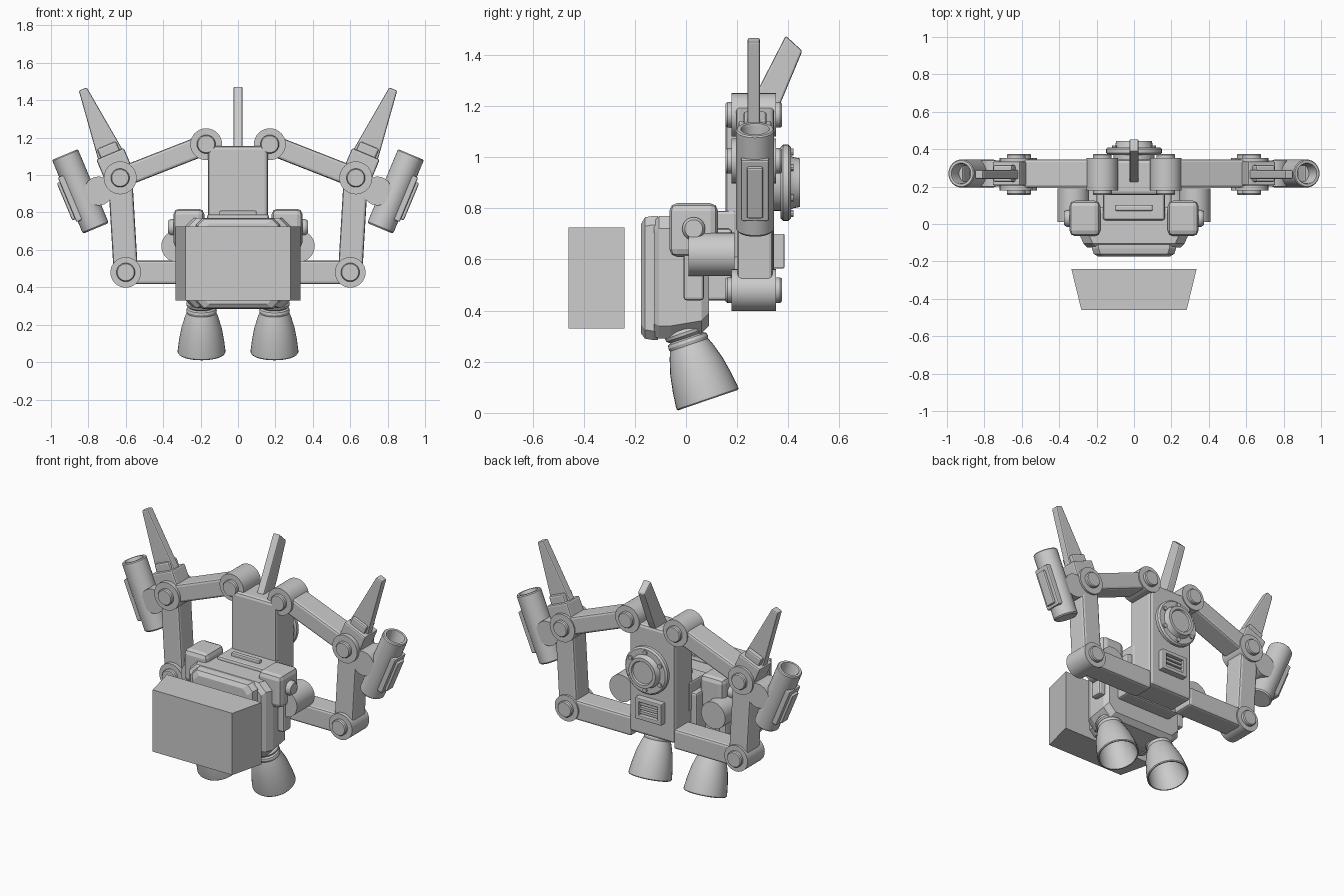
import bpy, bmesh, math
from mathutils import Matrix, Vector

cube = bpy.data.objects.get("Cube")
if cube:
    bpy.data.objects.remove(cube, do_unlink=True)

grey = bpy.data.materials.new("plain grey")
grey.use_nodes = True
GREY = (0.6, 0.6, 0.6, 1)
grey.diffuse_color = GREY
grey.node_tree.nodes["Principled BSDF"].inputs["Base Color"].default_value = GREY


def finish(name, bm, frame=None, mirror=False, bevel=0.0, smooth=False):
    if frame:
        bm.transform(frame)
    bmesh.ops.recalc_face_normals(bm, faces=bm.faces)
    for f in bm.faces:
        f.smooth = smooth
    mesh = bpy.data.meshes.new(name)
    bm.to_mesh(mesh)
    bm.free()
    if smooth:
        mesh.set_sharp_from_angle(angle=math.radians(32))
    mesh.materials.append(grey)
    ob = bpy.data.objects.new(name, mesh)
    bpy.context.collection.objects.link(ob)
    if mirror:
        m = ob.modifiers.new("Mirror", 'MIRROR')
        m.use_mirror_merge = False
    if bevel:
        b = ob.modifiers.new("Bevel", 'BEVEL')
        b.width = bevel
        b.segments = 2
    return ob


def box(name, x, y, z, **kw):
    """Box from (min, max) pairs."""
    bm = bmesh.new()
    bmesh.ops.create_cube(bm, size=1)
    for v in bm.verts:
        for i, (lo, hi) in enumerate((x, y, z)):
            v.co[i] = lo + (hi - lo) * (v.co[i] + 0.5)
    return finish(name, bm, **kw)


def lathe(name, profile, frame, n=32, **kw):
    """Spin (radius, height) points about local z."""
    bm = bmesh.new()
    vs = [bm.verts.new((r, 0, h)) for r, h in profile]
    es = [bm.edges.new(p) for p in zip(vs, vs[1:])]
    bmesh.ops.spin(bm, geom=vs + es, axis=(0, 0, 1), cent=(0, 0, 0),
                   steps=n, angle=math.tau, use_duplicate=False)
    bmesh.ops.remove_doubles(bm, verts=bm.verts, dist=1e-4)
    return finish(name, bm, frame, smooth=True, **kw)


def y_drum(name, x, z, profile, mirror=True, n=32):
    """Lathe along y; profile heights are y values."""
    turn = Matrix.Translation((x, 0, z)) @ Matrix.Rotation(-math.pi / 2, 4, 'X')
    return lathe(name, profile, turn, n=n, mirror=mirror)


def prism(name, pts, axis, centre, half, **kw):
    """Extrude a polygon drawn in the xz or yz plane."""
    bm = bmesh.new()
    put = (lambda a, b, c: (c, a, b)) if axis == 'X' else (lambda a, b, c: (a, c, b))
    f = bm.faces.new([bm.verts.new(put(a, b, centre - half)) for a, b in pts])
    new = bmesh.ops.extrude_face_region(bm, geom=[f])["geom"]
    bmesh.ops.translate(bm, verts=[g for g in new if isinstance(g, bmesh.types.BMVert)],
                        vec=put(0, 0, 2 * half))
    return finish(name, bm, **kw)


def loft(name, sections, chamfer):
    """Chamfered rectangles (y, half width, bottom, top) joined along y."""
    bm = bmesh.new()
    rings = []
    for y, w, lo, hi in sections:
        c = min(chamfer, w / 2)
        pts = [(w, lo + c), (w, hi - c), (w - c, hi), (c - w, hi),
               (-w, hi - c), (-w, lo + c), (c - w, lo), (w - c, lo)]
        rings.append([bm.verts.new((a, y, b)) for a, b in pts])
    for r, s in zip(rings, rings[1:]):
        for i in range(8):
            j = (i + 1) % 8
            bm.faces.new((r[i], r[j], s[j], s[i]))
    bm.faces.new(rings[0])
    bm.faces.new(rings[-1])
    return finish(name, bm)


def along(x, z, x2, z2):
    """Frame at (x, z) with local z aimed at (x2, z2), and the distance."""
    a = math.atan2(x2 - x, z2 - z)
    return (Matrix.Translation((x, 0.27, z)) @ Matrix.Rotation(a, 4, 'Y'),
            math.hypot(x2 - x, z2 - z))


# Tapered block floating in front
front_block = box("front_block", (-0.335, 0.335), (-0.46, -0.24), (0.33, 0.725))
for v in front_block.data.vertices:
    if v.co.y < -0.4:
        v.co.x *= 0.84

# Chest body and its stepped front plate
loft("chest_body", [(-0.125, 0.25, 0.3, 0.75), (-0.105, 0.27, 0.29, 0.77), (-0.06, 0.29, 0.29, 0.77),
                    (0.06, 0.29, 0.31, 0.77), (0.09, 0.27, 0.34, 0.75)], 0.05)
loft("chest_front_plate", [(-0.175, 0.19, 0.31, 0.74), (-0.16, 0.215, 0.29, 0.765),
                           (-0.13, 0.225, 0.285, 0.77), (-0.11, 0.225, 0.285, 0.77)], 0.035)
box("chest_top_step", (-0.165, 0.165), (0.02, 0.2), (0.6, 0.79), bevel=0.012)
box("chest_top_tab", (-0.1, 0.1), (0.07, 0.1), (0.78, 0.81), bevel=0.008)
box("hip_link", (-0.2, 0.2), (0, 0.18), (0.44, 0.72), bevel=0.012)

# Side pods with round knobs, straps and drums
box("shoulder_pod", (0.18, 0.345), (-0.065, 0.125), (0.61, 0.82), mirror=True, bevel=0.03)
box("pod_strap", (0.28, 0.33), (-0.01, 0.07), (0.44, 0.64), mirror=True, bevel=0.012)
lathe("pod_knob", [(0, 0), (0.045, 0), (0.045, 0.05), (0.035, 0.065), (0, 0.065)],
      Matrix.Translation((0.31, 0.03, 0.72)) @ Matrix.Rotation(math.pi / 2, 4, 'Y'), mirror=True)
y_drum("side_drum", 0.325, 0.62, [(0, 0.01), (0.085, 0.01), (0.085, 0.19), (0, 0.19)])

# Back column
box("back_column", (-0.16, 0.16), (0.155, 0.345), (0.45, 1.155), bevel=0.018)
prism("centre_fin", [(0.21, 1.13), (0.29, 1.28), (0.39, 1.475), (0.455, 1.415),
                     (0.365, 1.2), (0.33, 1.13)], 'X', 0, 0.025, bevel=0.008)

# Round hatch with hub and bolts
y_drum("back_disc", 0, 0.9, [(0, 0.33), (0.11, 0.33), (0.11, 0.37), (0.14, 0.37), (0.15, 0.38),
                             (0.15, 0.4), (0.14, 0.41), (0.105, 0.41), (0.1, 0.42), (0.095, 0.445),
                             (0.075, 0.445), (0.07, 0.435), (0, 0.435)], mirror=False)
for k in range(6):
    a = math.tau * (k + 0.5) / 6
    y_drum("disc_bolt", 0.12 * math.cos(a), 0.9 + 0.12 * math.sin(a),
           [(0, 0.4), (0.014, 0.4), (0.014, 0.42), (0, 0.42)], mirror=False, n=10)

# Vent: frame with slats
for s in (-1, 1):
    box("vent_frame_side", (s * 0.08 - 0.014, s * 0.08 + 0.014), (0.33, 0.385), (0.565, 0.7), bevel=0.005)
    mid = 0.6325 + s * 0.055
    box("vent_frame_rail", (-0.08, 0.08), (0.33, 0.385), (mid - 0.0125, mid + 0.0125), bevel=0.005)
for k in range(3):
    z = 0.605 + k * 0.0275
    box("vent_slat", (-0.07, 0.07), (0.33, 0.37), (z - 0.008, z + 0.008))

# Arms: joints and links
SHOULDER, ELBOW, WRIST = (0.17, 1.165), (0.63, 0.985), (0.6, 0.48)
for name, (x, z), r in (("shoulder", SHOULDER, 0.085), ("elbow", ELBOW, 0.088), ("wrist", WRIST, 0.082)):
    y_drum(name + "_joint", x, z, [(0, 0.155), (0.045, 0.155), (0.05, 0.162), (0.05, 0.178), (r, 0.178),
                                   (r, 0.352), (0.05, 0.352), (0.05, 0.368), (0.045, 0.375), (0, 0.375)])
for name, a, b, w, d in (("upper_arm", SHOULDER, ELBOW, 0.055, 0.075),
                         ("forearm", ELBOW, WRIST, 0.065, 0.068),
                         ("lower_arm", (0.15, 0.48), WRIST, 0.063, 0.072)):
    frame, length = along(*a, *b)
    box(name, (-w, w), (-d, d), (0, length), frame=frame, mirror=True, bevel=0.014)

# Blade on each elbow
frame, reach = along(*ELBOW, 0.83, 1.46)
box("blade_mount", (-0.08, 0.08), (-0.065, 0.065), (0.03, 0.14), frame=frame, mirror=True, bevel=0.01)
box("blade_collar", (-0.055, 0.055), (-0.045, 0.045), (0.13, 0.19), frame=frame, mirror=True, bevel=0.01)
prism("elbow_blade", [(-0.075, 0.1), (0.075, 0.1), (0.023, reach), (-0.023, reach)],
      'Y', -0.005, 0.024, frame=frame, mirror=True, bevel=0.008)

# Tube launcher outside each elbow
y_drum("launcher_pivot", 0.745, 0.915, [(0, 0.2), (0.077, 0.2), (0.077, 0.34), (0, 0.34)])
frame, length = along(0.76, 0.715, 0.925, 1.11)
lathe("launcher_tube", [(0, 0), (0.068, 0), (0.075, 0.008), (0.075, length - 0.006), (0.07, length),
                        (0.056, length), (0.052, length - 0.01), (0.052, length - 0.2), (0, length - 0.2)],
      frame, mirror=True)
box("launcher_plate", (0.03, 0.083), (-0.055, 0.055), (0.07, 0.33), frame=frame, mirror=True, bevel=0.008)
box("launcher_rail", (0.06, 0.1), (-0.032, 0.032), (0.088, 0.303), frame=frame, mirror=True, bevel=0.008)

# Tilted thruster bells
tilt = Matrix.Translation((0.195, 0.086, 0.05)) @ Matrix.Rotation(0.33, 4, 'X')
lathe("thruster_bell", [(0.076, 0.235), (0.09, 0.2), (0.108, 0.14), (0.12, 0.075), (0.127, 0.02),
                        (0.128, 0.005), (0.124, 0), (0.118, 0), (0.11, 0.07), (0.095, 0.14),
                        (0.06, 0.2), (0, 0.215)], tilt, mirror=True)
lathe("thruster_neck", [(0, 0.22), (0.078, 0.225), (0.082, 0.24), (0.078, 0.252), (0.068, 0.258),
                        (0.08, 0.268), (0.082, 0.28), (0.074, 0.292), (0.06, 0.3), (0.06, 0.34),
                        (0.068, 0.35), (0.068, 0.385), (0.045, 0.41), (0, 0.41)], tilt, mirror=True)
